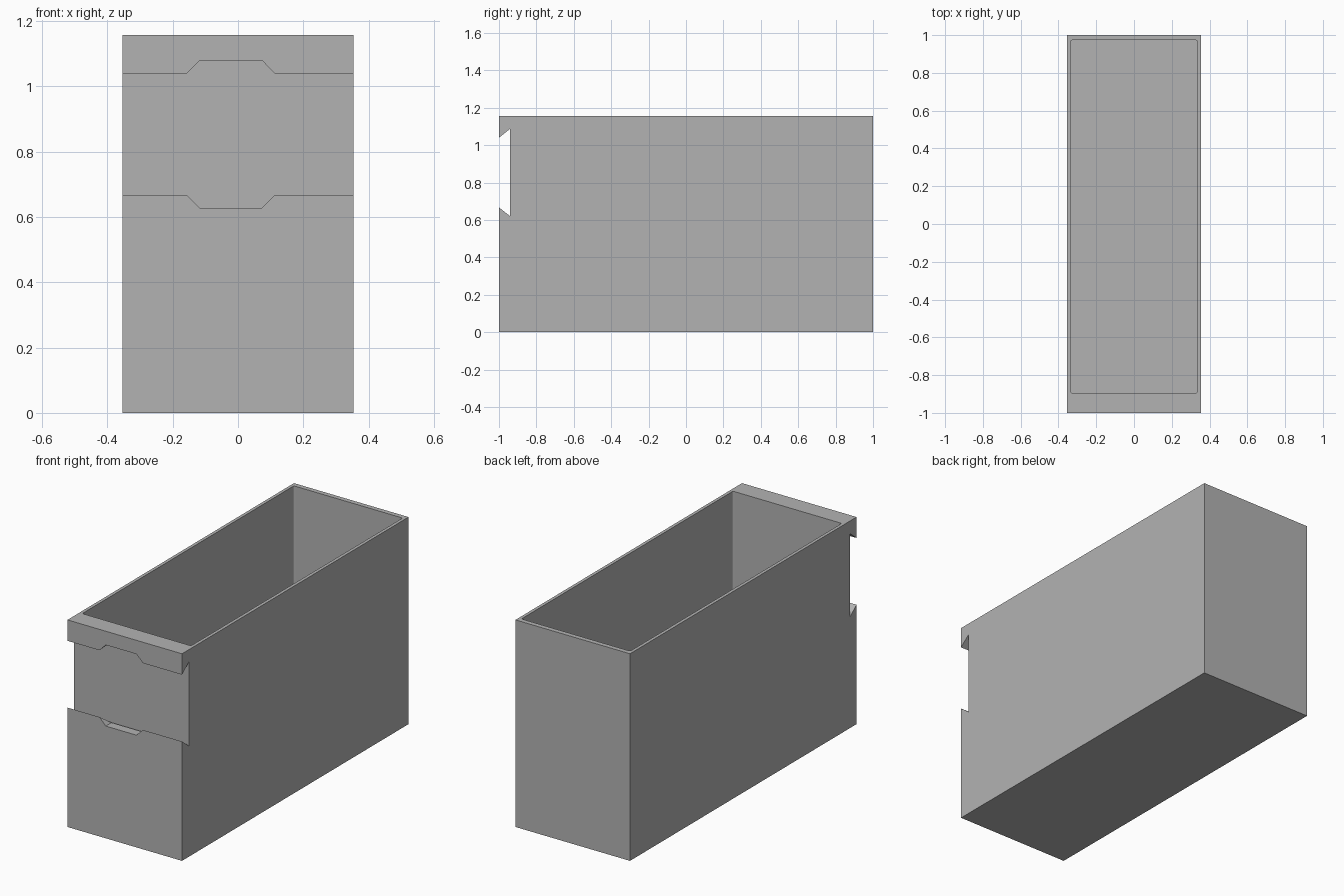
import bpy, bmesh
from mathutils import Vector

if "Cube" in bpy.data.objects:
    bpy.data.objects.remove(bpy.data.objects["Cube"])

HALF_W, HEIGHT = 0.354, 1.157

grey = bpy.data.materials.new("plain grey")
grey.diffuse_color = (0.45, 0.45, 0.45, 1)
grey.use_nodes = True
grey.node_tree.nodes["Principled BSDF"].inputs["Base Color"].default_value = grey.diffuse_color


def prism(name, points, direction, bevel=0.0):
    """Extrude a closed loop of 3D points along a direction."""
    bm = bmesh.new()
    face = bm.faces.new([bm.verts.new(p) for p in points])
    ext = bmesh.ops.extrude_face_region(bm, geom=[face], use_keep_orig=True)
    moved = [v for v in ext["geom"] if isinstance(v, bmesh.types.BMVert)]
    bmesh.ops.translate(bm, verts=moved, vec=direction)
    bmesh.ops.recalc_face_normals(bm, faces=bm.faces[:])
    if bevel:  # round the edges that run along the extrusion
        d = Vector(direction).normalized()
        edges = [e for e in bm.edges
                 if abs((e.verts[0].co - e.verts[1].co).normalized().dot(d)) > 0.99]
        bmesh.ops.bevel(bm, geom=edges, offset=bevel, segments=4,
                        profile=0.5, affect='EDGES')
    mesh = bpy.data.meshes.new(name)
    bm.to_mesh(mesh)
    bm.free()
    mesh.materials.append(grey)
    obj = bpy.data.objects.new(name, mesh)
    bpy.context.collection.objects.link(obj)
    return obj


def cut(target, cutter):
    """Subtract the cutter, then discard it."""
    cutter.hide_render = True
    mod = target.modifiers.new(cutter.name, 'BOOLEAN')
    mod.operation, mod.solver, mod.object = 'DIFFERENCE', 'EXACT', cutter
    bpy.context.view_layer.objects.active = target
    bpy.ops.object.modifier_apply(modifier=mod.name)
    bpy.data.objects.remove(cutter)


# Box body: side profile with a dovetail label groove in the front
side = [(-1, 0), (1, 0), (1, HEIGHT), (-1, HEIGHT),
        (-1, 1.04), (-0.94, 1.088), (-0.94, 0.62), (-1, 0.667)]
body = prism("box_body", [(-HALF_W, y, z) for y, z in side], (2 * HALF_W, 0, 0))

# Open storage cavity with slightly rounded corners
x, front, back, floor = 0.336, -0.895, 0.973, 0.02
cavity = prism("cavity", [(-x, front, floor), (x, front, floor),
                          (x, back, floor), (-x, back, floor)],
               (0, 0, HEIGHT + 0.1), bevel=0.01)
cut(body, cavity)

# Finger notches above and below the label groove
notch = [(-0.156, 0.667), (-0.117, 0.627), (0.073, 0.627), (0.112, 0.667),
         (0.112, 1.04), (0.073, 1.08), (-0.117, 1.08), (-0.156, 1.04)]
cut(body, prism("finger_notch", [(px, -1.05, pz) for px, pz in notch],
                (0, 0.105, 0)))
